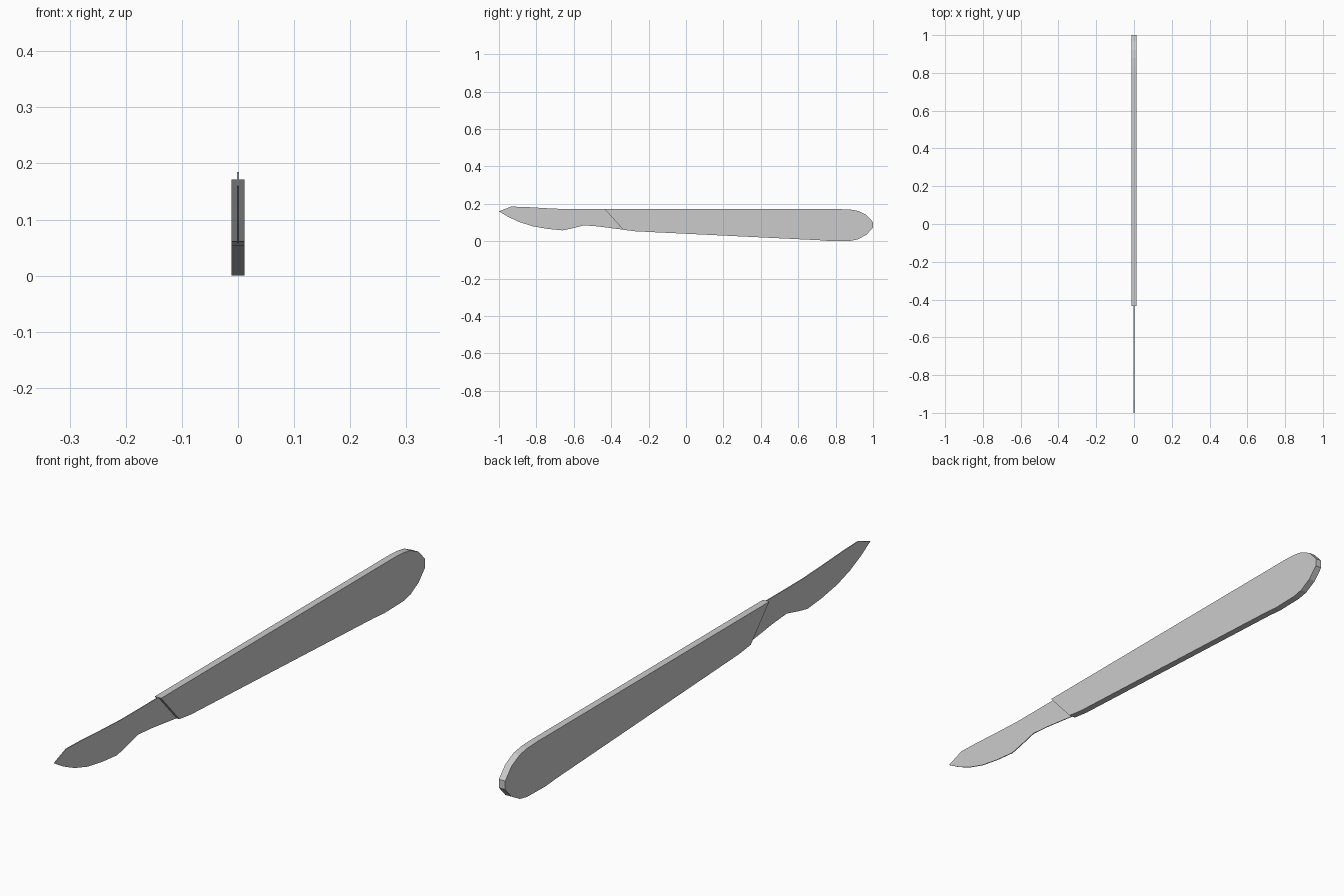
import bpy, bmesh

if "Cube" in bpy.data.objects:
    bpy.data.objects.remove(bpy.data.objects["Cube"])


def plate(name, profile, thickness):
    """Flat plate: a (y, z) outline extruded symmetrically about x = 0."""
    bm = bmesh.new()
    face = bm.faces.new([bm.verts.new((-thickness / 2, y, z)) for y, z in profile])
    ext = bmesh.ops.extrude_face_region(bm, geom=[face])
    verts = [v for v in ext["geom"] if isinstance(v, bmesh.types.BMVert)]
    bmesh.ops.translate(bm, verts=verts, vec=(thickness, 0, 0))
    bmesh.ops.recalc_face_normals(bm, faces=bm.faces)
    mesh = bpy.data.meshes.new(name)
    bm.to_mesh(mesh)
    bm.free()
    obj = bpy.data.objects.new(name, mesh)
    bpy.context.collection.objects.link(obj)
    return obj


# Handle: slanted front, tapered underside, rounded butt
plate("handle", [
    (-0.435, 0.171), (-0.335, 0.061), (-0.27, 0.053), (0.72, 0.005),
    (0.78, 0.0), (0.88, 0.002), (0.92, 0.01), (0.965, 0.035),
    (1.0, 0.073), (1.0, 0.102), (0.965, 0.14), (0.92, 0.162),
    (0.88, 0.169), (0.83, 0.171)], 0.024)

# Blade: thin, with curved cutting belly, narrow neck and clipped tip
plate("blade", [
    (-1.0, 0.16), (-0.95, 0.13), (-0.89, 0.102), (-0.82, 0.08),
    (-0.74, 0.066), (-0.66, 0.058), (-0.62, 0.066), (-0.545, 0.085),
    (-0.47, 0.079), (-0.33, 0.061), (-0.43, 0.171), (-0.63, 0.171),
    (-0.74, 0.176), (-0.86, 0.183), (-0.935, 0.185)], 0.003)
